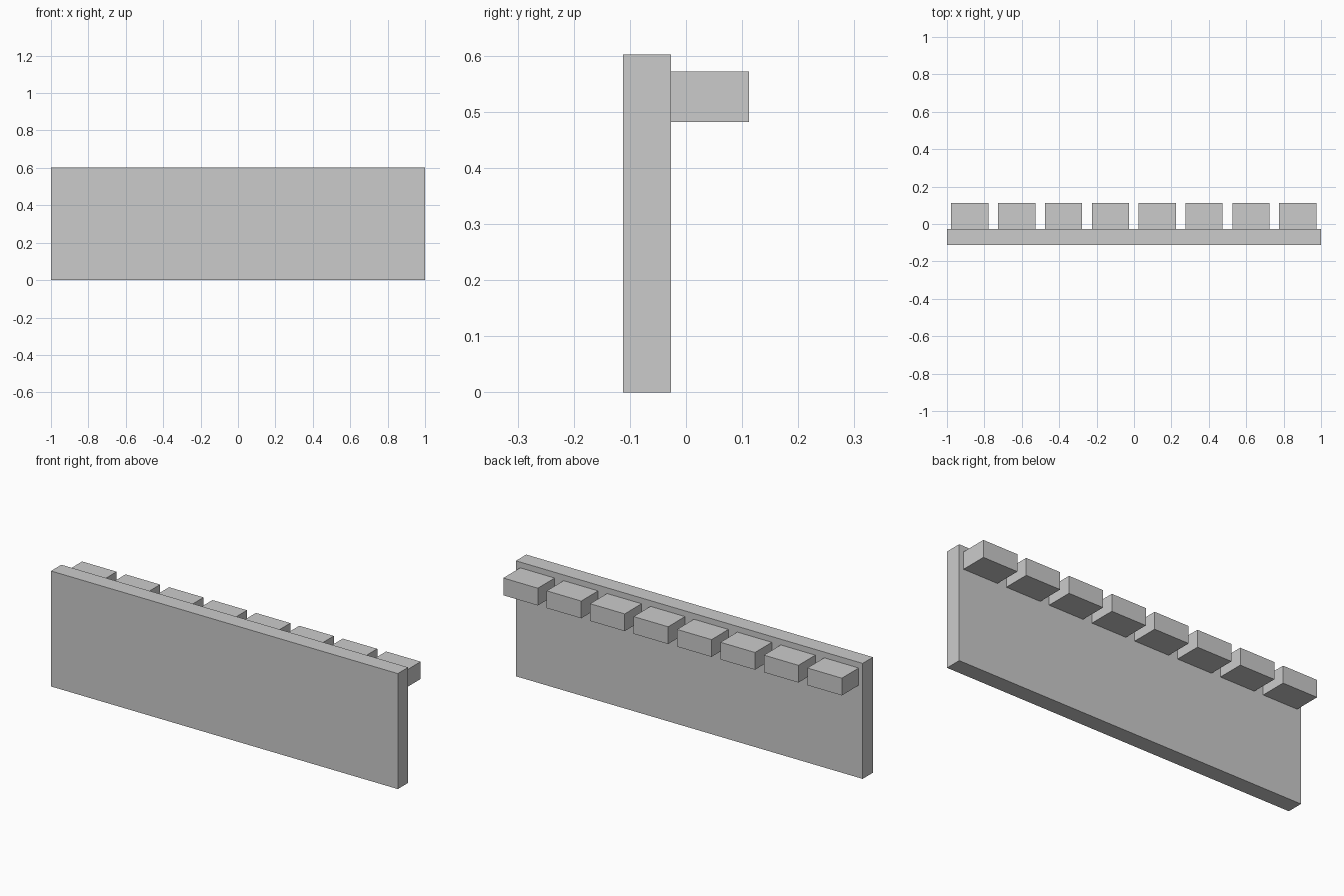
import bpy

if "Cube" in bpy.data.objects:
    bpy.data.objects.remove(bpy.data.objects["Cube"])

grey = bpy.data.materials.new("plain grey")
grey.diffuse_color = (0.6, 0.6, 0.6, 1.0)
grey.use_nodes = True
grey.node_tree.nodes["Principled BSDF"].inputs["Base Color"].default_value = grey.diffuse_color


def box(name, low, high):
    """Axis-aligned box between two corners."""
    centre = [(a + b) / 2 for a, b in zip(low, high)]
    size = [b - a for a, b in zip(low, high)]
    bpy.ops.mesh.primitive_cube_add(size=1, location=centre)
    ob = bpy.context.object
    ob.name = name
    ob.scale = size
    bpy.ops.object.transform_apply(location=False, rotation=False, scale=True)
    ob.data.materials.append(grey)
    return ob


# Upright panel
BACK = -0.027
box("panel", (-1.0, -0.112, 0.0), (1.0, BACK, 0.602))

# Row of blocks along the upper back of the panel
COUNT, PITCH, WIDTH = 8, 0.2505, 0.199
for i in range(COUNT):
    x = (i - (COUNT - 1) / 2) * PITCH - 0.001
    box(f"block_{i + 1}", (x - WIDTH / 2, BACK, 0.482), (x + WIDTH / 2, 0.112, 0.572))
